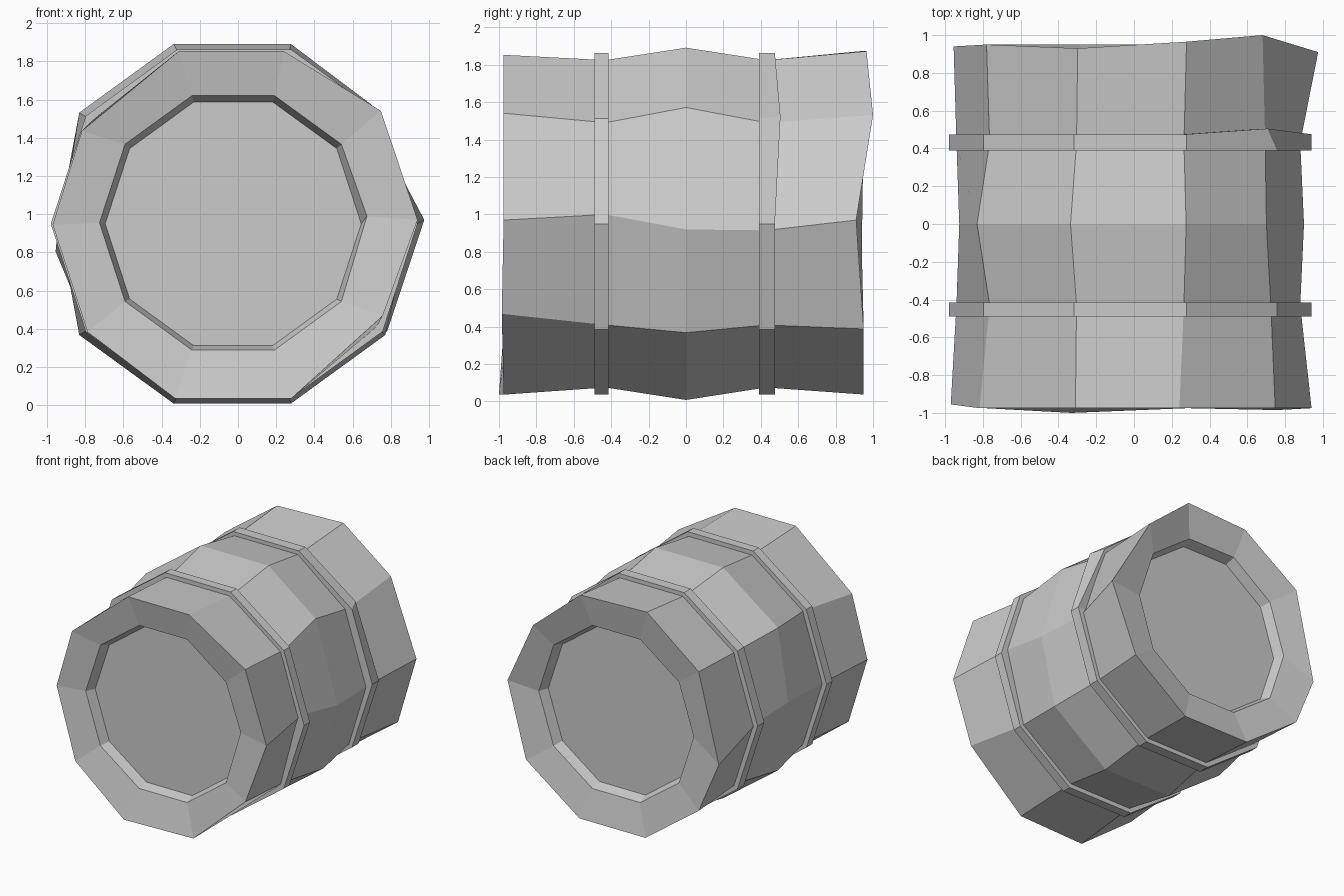
import bpy, bmesh
from math import cos, sin, tau

SIDES = 10

cube = bpy.data.objects.get("Cube")
if cube:
    bpy.data.objects.remove(cube, do_unlink=True)

grey = bpy.data.materials.new("plain grey")
grey.use_nodes = True
colour = (0.6, 0.6, 0.6, 1)
grey.diffuse_color = colour
grey.node_tree.nodes["Principled BSDF"].inputs["Base Color"].default_value = colour


def ring(y, radius, cx=-0.02, cz=0.95, nudges={}):
    """Ten-sided ring facing along y; nudges shift single corners."""
    points = []
    for i in range(SIDES):
        a = tau * i / SIDES
        dx, dy, dz = nudges.get(i, (0, 0, 0))
        points.append((cx + radius * cos(a) + dx, y + dy, cz + radius * sin(a) + dz))
    return points


def loft(name, rings, closed=False):
    """Skin a row of rings, either capped at both ends or joined in a loop."""
    bm = bmesh.new()
    loops = [[bm.verts.new(p) for p in r] for r in rings]
    pairs = list(zip(loops, loops[1:]))
    if closed:
        pairs.append((loops[-1], loops[0]))
    else:
        bm.faces.new(loops[0])
        bm.faces.new(loops[-1])
    for a, b in pairs:
        for i in range(SIDES):
            j = (i + 1) % SIDES
            bm.faces.new((a[i], a[j], b[j], b[i]))
    bmesh.ops.recalc_face_normals(bm, faces=bm.faces[:])
    mesh = bpy.data.meshes.new(name)
    bm.to_mesh(mesh)
    bm.free()
    mesh.materials.append(grey)
    obj = bpy.data.objects.new(name, mesh)
    bpy.context.collection.objects.link(obj)
    return obj


# Corner irregularities of the hand-cut wood
front_rim = {0: (0, 0, 0.025), 1: (-0.01, 0, 0.035), 2: (-0.04, 0, 0),
             4: (-0.03, 0, -0.07), 5: (0, 0.02, 0), 7: (-0.02, -0.025, 0),
             9: (0, -0.01, 0.085)}
belly = {0: (-0.06, 0, -0.03), 1: (-0.07, 0, 0.04), 5: (0.095, 0, 0)}
back_rim = {0: (0.01, -0.04, 0.015), 1: (-0.1, 0.05, 0.01), 2: (-0.02, 0.015, 0),
            3: (0, -0.02, 0), 5: (0.01, -0.01, -0.15)}

# Barrel: recessed lid, rim, staves, rim, recessed lid
loft("barrel_body", [
    ring(-0.85, 0.67, -0.025),
    ring(-0.93, 0.70, -0.025, 0.955, {0: (0, 0, 0.035)}),
    ring(-0.975, 0.955, -0.015, 0.945, front_rim),
    ring(-0.43, 0.92, nudges={0: (-0.02, 0, 0.05)}),
    ring(0, 0.99, -0.03, 0.95, belly),
    ring(0.43, 0.92, nudges={0: (-0.02, 0, -0.035), 1: (-0.03, 0, 0)}),
    ring(0.95, 0.965, 0, 0.955, back_rim),
    ring(0.90, 0.70, 0),
    ring(0.82, 0.67, 0),
])

# Hoops, the back one with a bent corner
for name, y0, y1, bend in (("front_hoop", -0.49, -0.415, {}),
                           ("back_hoop", 0.39, 0.475, {1: (-0.05, 0.03, 0.01)})):
    loft(name, [ring(y0, 0.96), ring(y1, 0.96, nudges=bend),
                ring(y1, 0.84), ring(y0, 0.84)], closed=True)
